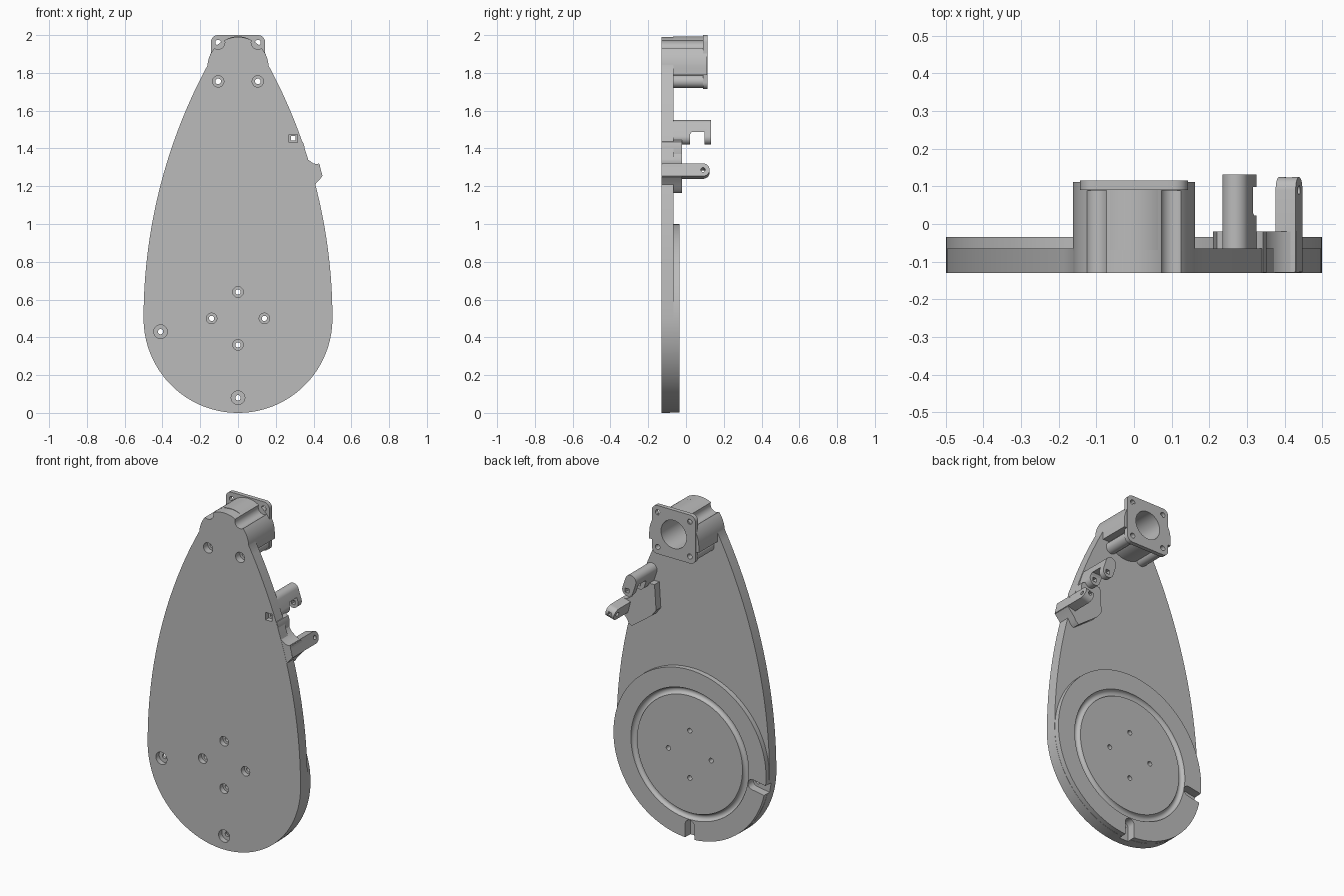
import bpy, bmesh, math
from mathutils import Vector, Matrix
from mathutils.geometry import convex_hull_2d

if "Cube" in bpy.data.objects:
    bpy.data.objects.remove(bpy.data.objects["Cube"])

grey = bpy.data.materials.new("plain_grey")
grey.use_nodes = True
grey.diffuse_color = (0.5, 0.5, 0.5, 1)
grey.node_tree.nodes["Principled BSDF"].inputs["Base Color"].default_value = (0.5, 0.5, 0.5, 1)


def add(name, bm):
    bmesh.ops.recalc_face_normals(bm, faces=bm.faces)
    mesh = bpy.data.meshes.new(name)
    bm.to_mesh(mesh)
    bm.free()
    mesh.materials.append(grey)
    ob = bpy.data.objects.new(name, mesh)
    bpy.context.collection.objects.link(ob)
    return ob


def prism(name, pts, a, b, axis="y"):
    """Extrude an (x, z) outline along y, or a (y, z) outline along x."""
    bm = bmesh.new()
    place = (lambda p, d: (p[0], d, p[1])) if axis == "y" else (lambda p, d: (d, p[0], p[1]))
    face = bm.faces.new([bm.verts.new(place(p, a)) for p in pts])
    out = bmesh.ops.extrude_face_region(bm, geom=[face])
    shift = Vector(place((0, 0), b - a))
    bmesh.ops.translate(bm, vec=shift, verts=[v for v in out["geom"] if isinstance(v, bmesh.types.BMVert)])
    return add(name, bm)


def arc(x, z, r, start=0, end=360, n=48):
    last = n if end - start == 360 else n - 1
    angles = [math.radians(start + (end - start) * i / last) for i in range(n)]
    return [(x + r * math.cos(t), z + r * math.sin(t)) for t in angles]


def hull(*circles):
    """Outline wrapped around circles given as (x, z, r)."""
    pts = [p for c in circles for p in arc(*c, n=32)]
    return [pts[i] for i in convex_hull_2d(pts)]


def square(x, z, h):
    return [(x - h, z - h), (x + h, z - h), (x + h, z + h), (x - h, z + h)]


def rod(x, z, r, a, b, name="cutter"):
    return prism(name, arc(x, z, r), a, b)


def cut(targets, cutter):
    cutter.hide_render = True
    for ob in targets:
        mod = ob.modifiers.new("cut", "BOOLEAN")
        mod.operation = "DIFFERENCE"
        mod.solver = "EXACT"
        mod.object = cutter
        bpy.context.view_layer.objects.active = ob
        bpy.ops.object.modifier_apply(modifier=mod.name)
    bpy.data.objects.remove(cutter)


# Teardrop backplate with a rounded head
FRONT, BACK = -0.13, -0.065
HEAD, MOTOR = 1.828, 1.857
R = 2.82
side = []
for i in range(1, 29):
    dz = 1.34 * i / 28
    side.append((0.5 - R + math.sqrt(R * R - dz * dz), 0.5 + dz))
outline = arc(0, 0.5, 0.5, 180, 359.99, 64) + side
outline += arc(0, HEAD, 0.162, 6, 174, 40) + [(-x, z) for x, z in reversed(side)]
plate = prism("backplate", outline, FRONT, BACK)

# Round turntable disc on the back, with a rounded ring groove
disc = prism("turntable_disc", arc(0, 0.5, 0.499, n=96), BACK - 0.001, -0.035)
bpy.ops.mesh.primitive_torus_add(location=(0, -0.035, 0.5), rotation=(math.pi / 2, 0, 0),
                                 major_radius=0.365, minor_radius=0.02,
                                 major_segments=96, minor_segments=16)
cut([disc], bpy.context.object)

# Motor housing, its round lower body and the square flange
crown = [(0.162, 1.79)] + arc(0, HEAD, 0.162, 0, 180, 48) + [(-0.162, 1.79)]
housing = prism("motor_housing", crown, BACK - 0.005, 0.112)
barrel = rod(0, MOTOR, 0.136, BACK - 0.004, 0.111, "motor_barrel")
s = 0.107
flange = prism("mounting_flange", hull(*[(sx * s, MOTOR + sz * s, 0.036)
               for sx in (-1, 1) for sz in (-1, 1)]), 0.09, 0.115)
posts = [rod(sx * 0.105, 1.755, 0.034, BACK - 0.003, 0.1, n)
         for sx, n in ((1, "left_screw_post"), (-1, "right_screw_post"))]
head = [housing, barrel, flange]

# Edge bracket: pad, hooked lug and pivot arm
pad = prism("bracket_pad", [(0.22, 1.45), (0.21, 1.3), (0.24, 1.26), (0.37, 1.165),
            (0.39, 1.18), (0.40, 1.2), (0.445, 1.25), (0.432, 1.315), (0.4, 1.32),
            (0.365, 1.345), (0.35, 1.37), (0.352, 1.41), (0.343, 1.435),
            (0.32, 1.445)], FRONT + 0.001, -0.02)
hook = prism("hook_lug", hull((0.27, 1.515, 0.035), (0.29, 1.455, 0.035)), FRONT + 0.002, 0.132)
cut([hook], prism("cutter", [(0.022, 1.4), (0.098, 1.4), (0.098, 1.487),
                             (0.03, 1.487), (0.022, 1.475)], 0.2, 0.4, "x"))
arm = prism("pivot_arm", hull((0.09, 0, 0.035), (-0.127, 0.034, 0.001), (-0.127, -0.034, 0.001)),
            -0.0275, 0.0275, "x")
cut([arm], prism("cutter", arc(0.09, 0, 0.012), -0.1, 0.1, "x"))
cut([arm], prism("cutter", square(0, 0, 0.01), 0.108, 0.2))
arm.data.transform(Matrix.Translation((0.412, 0, 1.28)) @ Matrix.Rotation(math.radians(-15), 4, "Y"))

# Motor bore and screw scallops in the head
cut(head + [plate], rod(0, MOTOR, 0.083, -0.1, 0.3))
for sx in (-1, 1):
    cut([plate, housing, barrel], rod(sx * 0.105, 1.96, 0.035, -0.3, 0.089))
    cut([flange], rod(sx * 0.105, 1.96, 0.015, -0.3, 0.3))
    cut([plate, flange, barrel, housing] + posts, rod(sx * 0.105, 1.755, 0.015, -0.3, 0.3))
    cut([plate], rod(sx * 0.105, 1.755, 0.03, -0.3, -0.09))

# Counterbored screw holes through the plate and disc
for x, z, r in ((0, 0.64, 0.028), (0, 0.36, 0.028), (0.14, 0.5, 0.028),
                (-0.14, 0.5, 0.028), (0, 0.08, 0.036), (-0.41, 0.43, 0.036)):
    cut([plate, disc], rod(x, z, 0.014, -0.3, 0.3))
    cut([plate], rod(x, z, r, -0.3, -0.1))

# Open slots from the rim to the two outer screws
for x, z in ((0, 0.08), (-0.41, 0.43)):
    out = Vector((x, z - 0.5)).normalized() * 0.6
    cut([disc, plate], prism("cutter", hull((x, z, 0.03), (out.x, out.y + 0.5, 0.03)), -0.085, 0.1))

# Square socket through the hook
cut([plate, pad, hook], prism("cutter", square(0.293, 1.453, 0.022), -0.3, -0.1))
cut([plate, pad, hook], prism("cutter", square(0.293, 1.453, 0.012), -0.2, 0.3))

# Smooth round surfaces, keep edges crisp
bpy.ops.object.select_all(action="DESELECT")
for ob in [plate, disc, pad, hook, arm] + head + posts:
    ob.select_set(True)
    bpy.context.view_layer.objects.active = ob
bpy.ops.object.shade_smooth_by_angle(angle=math.radians(30))
